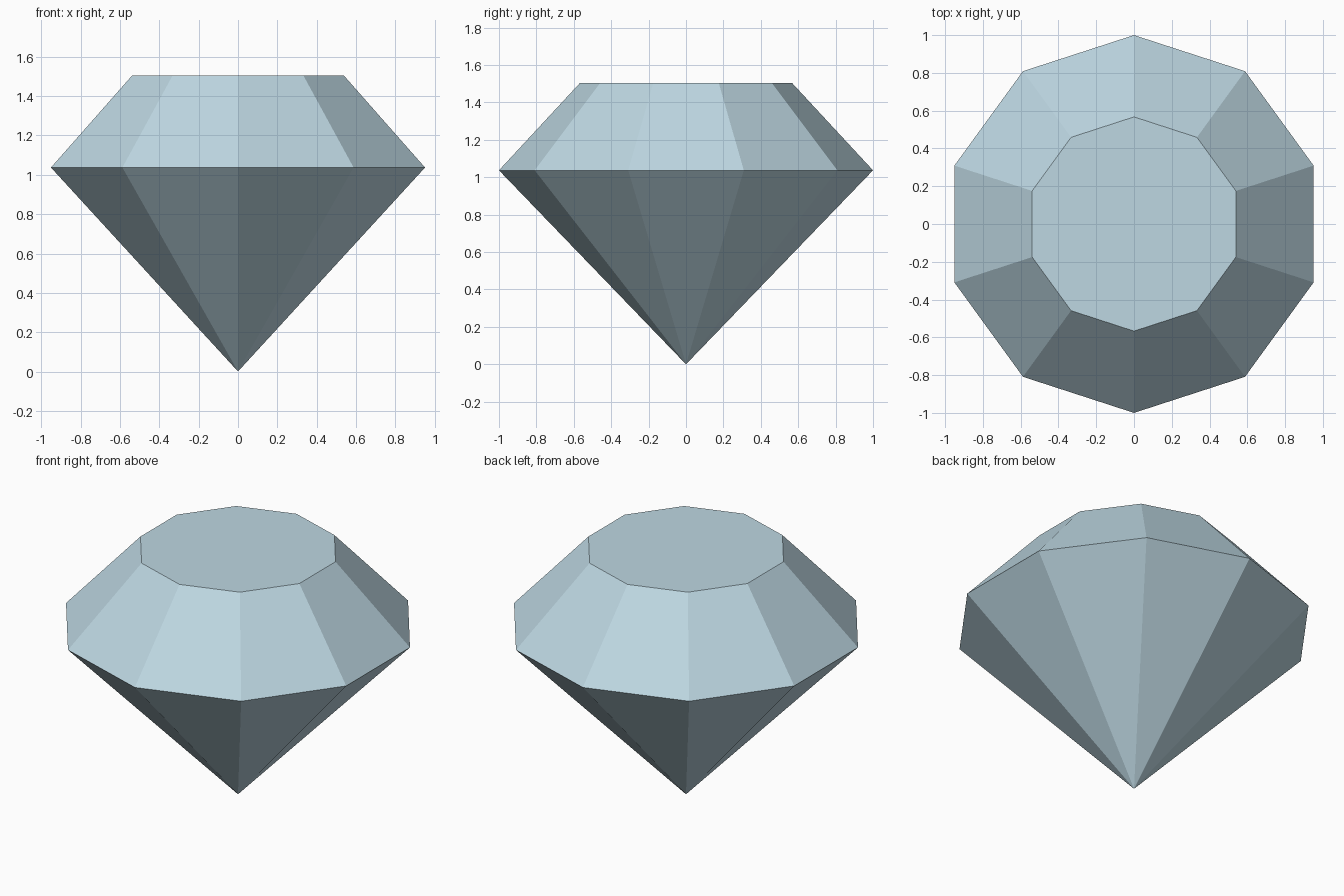
import bpy
import bmesh
from math import sin, cos, tau

cube = bpy.data.objects.get("Cube")
if cube:
    bpy.data.objects.remove(cube, do_unlink=True)

SIDES = 10
GIRDLE_Z, TABLE_Z = 1.037, 1.504
GIRDLE_R, TABLE_R = 1.0, 0.567

# Pale blue crystal
crystal = bpy.data.materials.new("pale_blue_crystal")
crystal.use_nodes = True
colour = (0.51, 0.68, 0.76, 1.0)
crystal.diffuse_color = colour
crystal.node_tree.nodes["Principled BSDF"].inputs["Base Color"].default_value = colour

bm = bmesh.new()


def ring(radius, z):
    """Ten corners, the first pointing to the back."""
    angles = [tau * i / SIDES for i in range(SIDES)]
    return [bm.verts.new((radius * sin(a), radius * cos(a), z)) for a in angles]


tip = bm.verts.new((0, 0, 0))
girdle = ring(GIRDLE_R, GIRDLE_Z)
table = ring(TABLE_R, TABLE_Z)

# Crown facets above the girdle, pavilion facets meeting at the tip
for i in range(SIDES):
    j = (i + 1) % SIDES
    bm.faces.new((girdle[i], girdle[j], table[j], table[i]))
    bm.faces.new((girdle[j], girdle[i], tip))

# Flat table on top
bm.faces.new(table)
bmesh.ops.recalc_face_normals(bm, faces=bm.faces)

mesh = bpy.data.meshes.new("cut_gem")
bm.to_mesh(mesh)
bm.free()
mesh.materials.append(crystal)
gem = bpy.data.objects.new("cut_gem", mesh)
bpy.context.collection.objects.link(gem)
